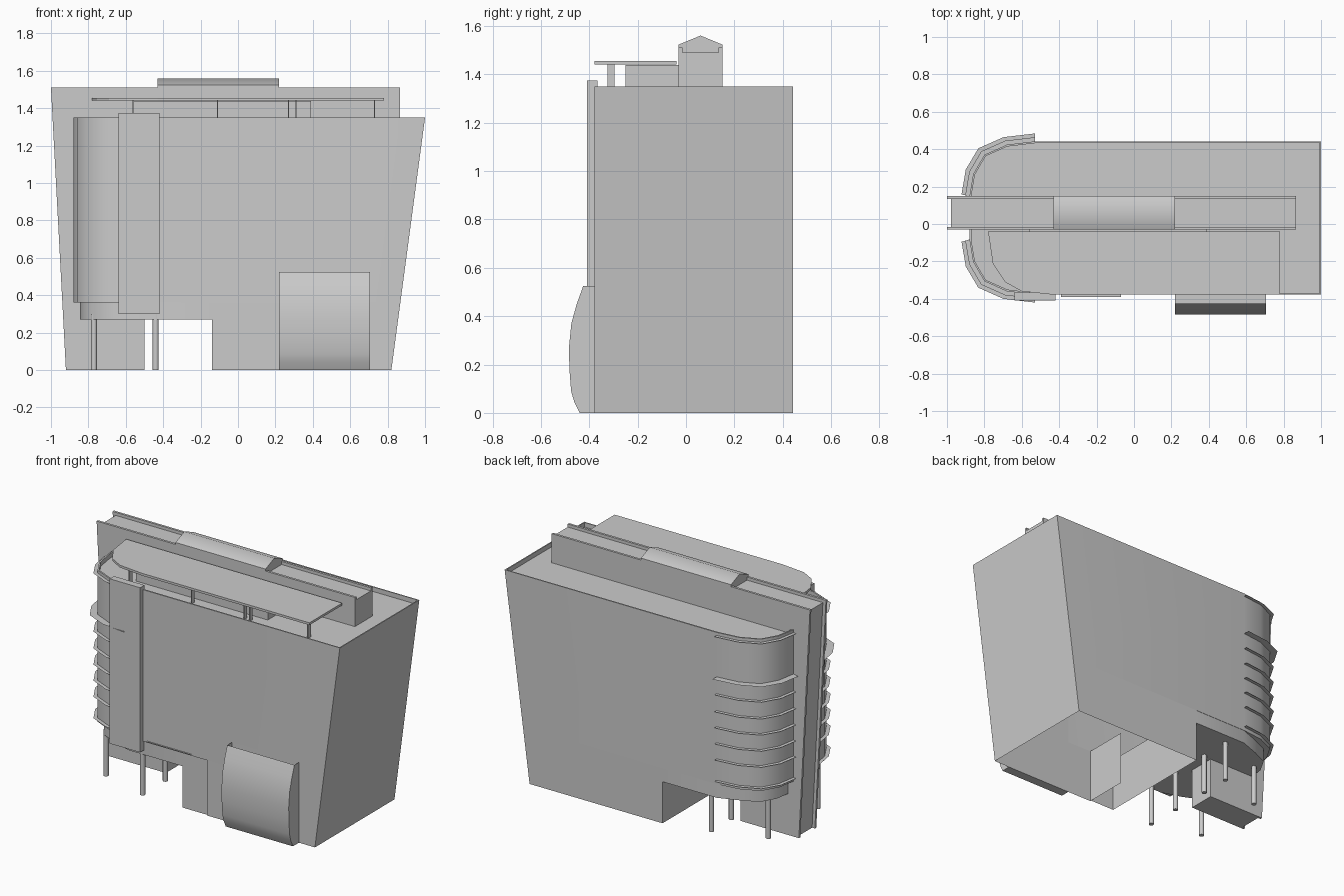
import bpy, bmesh, math

if "Cube" in bpy.data.objects:
    bpy.data.objects.remove(bpy.data.objects["Cube"])

CY = 0.032                      # centre line of the rounded end
CX = -0.53                      # where the rounding starts


def finish(name, bm, angle=None):
    bmesh.ops.recalc_face_normals(bm, faces=bm.faces)
    me = bpy.data.meshes.new(name)
    bm.to_mesh(me)
    bm.free()
    ob = bpy.data.objects.new(name, me)
    bpy.context.collection.objects.link(ob)
    if angle:
        bpy.ops.object.select_all(action='DESELECT')
        ob.select_set(True)
        bpy.context.view_layer.objects.active = ob
        bpy.ops.object.shade_smooth_by_angle(angle=math.radians(angle))
    return ob


def loft(name, lower, upper, cap_low=True, cap_high=True, angle=None, sunk=None):
    """Skin between two matching 3D outlines; sunk = (rim width, depth) for a parapet."""
    bm = bmesh.new()
    a = [bm.verts.new(p) for p in lower]
    b = [bm.verts.new(p) for p in upper]
    n = len(a)
    for i in range(n):
        j = (i + 1) % n
        bm.faces.new((a[i], a[j], b[j], b[i]))
    if cap_low:
        bm.faces.new(a)
    if cap_high:
        top = bm.faces.new(b)
        if sunk:
            bm.normal_update()
            bmesh.ops.inset_region(bm, faces=[top], thickness=sunk[0])
            ext = bmesh.ops.extrude_face_region(bm, geom=[top])
            bmesh.ops.delete(bm, geom=[top], context='FACES_ONLY')
            vs = [v for v in ext['geom'] if isinstance(v, bmesh.types.BMVert)]
            bmesh.ops.translate(bm, verts=vs, vec=(0, 0, -sunk[1]))
    return finish(name, bm, angle)


def prism_z(name, pts, z0, z1, **kw):
    return loft(name, [(x, y, z0) for x, y in pts], [(x, y, z1) for x, y in pts], **kw)


def prism_y(name, pts, y0, y1, **kw):
    return loft(name, [(x, y0, z) for x, z in pts], [(x, y1, z) for x, z in pts], **kw)


def prism_x(name, pts, x0, x1, **kw):
    return loft(name, [(x0, y, z) for y, z in pts], [(x1, y, z) for y, z in pts], **kw)


def box(name, x0, x1, y0, y1, z0, z1):
    return prism_z(name, [(x0, y0), (x1, y0), (x1, y1), (x0, y1)], z0, z1)


def sheet(name, pts):
    bm = bmesh.new()
    bm.faces.new([bm.verts.new(p) for p in pts])
    return finish(name, bm)


def right_x(z):
    return 0.82 + 0.18 * z / 1.35


# Rounded west end: quarter outline mirrored about the centre line
quarter = [(0, 0.41), (-0.15, 0.392), (-0.27, 0.338), (-0.33, 0.235), (-0.35, 0.115)]


def curve(d=0.0, side=0):
    kx, ky = 1 + d / 0.35, 1 + d / 0.41
    north = [(CX + x * kx, CY + y * ky) for x, y in quarter]
    south = [(x, 2 * CY - y) for x, y in reversed(north)]
    return north if side > 0 else south if side < 0 else north + south


def body_outline(z):
    y0, y1 = 2 * CY - 0.442, 0.442
    return [(x, y, z) for x, y in curve() + [(right_x(z), y0), (right_x(z), y1)]]


# Main building mass with parapet
loft("main_body", body_outline(0.36), body_outline(1.35), cap_low=False,
     angle=40, sunk=(0.01, 0.03))


# Ground floor walls, slightly recessed beside the passage
def ground(z):
    r = right_x(z)
    return [(x, y, z) for x, y in [(-0.14, 0.442), (-0.14, -0.37), (0.04, -0.37),
                                   (0.04, -0.378), (r, -0.378), (r, 0.442)]]


loft("ground_floor", ground(0), ground(0.36), cap_low=False, cap_high=False)
sheet("inner_partition", [(0.04, -0.37, 0), (0.04, -0.08, 0),
                          (0.04, -0.08, 0.36), (0.04, -0.37, 0.36)])

# Soffit over the passage and the inset band beneath it
sheet("soffit", [(x, y, 0.36) for x, y in curve() + [(-0.14, -0.378), (-0.14, 0.442)]])
band = [(x, min(y, 0.442)) for x, y in curve(-0.035)]
prism_z("soffit_band", [(-0.14, 0.44), (CX, 0.44)] + band[1:-1] + [(CX, -0.37), (-0.14, -0.37)],
        0.27, 0.36, cap_high=False, angle=40)


# Flat sunshade ledges round both corners
def ledge(name, z, d, side):
    bm = bmesh.new()
    a = [bm.verts.new((x, y, z)) for x, y in curve(-0.003, side)]
    b = [bm.verts.new((x, y, z)) for x, y in curve(d, side)]
    for i in range(len(a) - 1):
        bm.faces.new((a[i], a[i + 1], b[i + 1], b[i]))
    finish(name, bm)


for side, tag in ((1, "back"), (-1, "front")):
    for i, z in enumerate([0.385, 0.525, 0.63, 0.735, 0.84, 0.95, 1.33]):
        ledge(f"{tag}_ledge_{i}", z, 0.022, side)
    ledge(f"{tag}_wide_ledge", 1.06, 0.042, side)
sheet("front_passage_ledge", [(-0.39, -0.376, 0.37), (-0.07, -0.376, 0.37),
                              (-0.07, -0.39, 0.37), (-0.39, -0.39, 0.37)])

# Central spine wall: two outer plates with a recessed core
plate = [(-0.92, 0), (-1.0, 1.51), (0.865, 1.51), (0.865, 1.32), (-0.5, 1.32), (-0.5, 0)]
core = [(-0.9, 0), (-0.978, 1.49), (0.865, 1.49), (0.865, 1.32), (-0.5, 1.32), (-0.5, 0)]
prism_y("spine_front_plate", plate, -0.03, -0.015)
prism_y("spine_back_plate", plate, 0.135, 0.15)
prism_y("spine_core", core, -0.015, 0.135)
prism_x("spine_roof_cap", [(-0.03, 1.488), (-0.03, 1.523), (0.06, 1.56),
                           (0.15, 1.523), (0.15, 1.488)], -0.43, 0.22, angle=50)

# Tall front pier
box("front_pier", -0.64, -0.42, -0.41, -0.365, 0.3, 1.375)

# Roof canopy, its fins and the penthouse under it
prism_z("roof_canopy", [(-0.78, -0.04), (-0.755, -0.21), (-0.69, -0.31), (-0.6, -0.36),
                        (-0.43, -0.378), (0.78, -0.378), (0.78, -0.04)], 1.44, 1.455)
for i, x in enumerate([-0.56, -0.11, 0.27, 0.31, 0.73]):
    box(f"canopy_fin_{i}", x - 0.003, x + 0.003, -0.325, -0.295, 1.32, 1.44)
box("penthouse", -0.56, 0.39, -0.25, -0.03, 1.32, 1.438)

# Bulging entrance screen, open at the top
prof = [(-0.378, 0.525), (-0.425, 0.525), (-0.452, 0.45), (-0.474, 0.37), (-0.484, 0.27),
        (-0.482, 0.18), (-0.475, 0.09), (-0.462, 0.045), (-0.44, 0), (-0.378, 0)]
bulge = prism_x("entrance_screen", prof, 0.22, 0.705, angle=30)
bm = bmesh.new()
bm.from_mesh(bulge.data)
bmesh.ops.delete(bm, geom=[f for f in bm.faces if f.calc_center_median().z > 0.52],
                 context='FACES_ONLY')
bm.to_mesh(bulge.data)
bm.free()

# Round columns under the overhang
for i, (x, y) in enumerate([(-0.44, -0.355), (-0.44, -0.12), (-0.77, -0.26),
                            (-0.44, 0.365), (-0.44, 0.16), (-0.77, 0.25)]):
    ring = [(x + 0.016 * math.cos(k * math.pi / 6), y + 0.016 * math.sin(k * math.pi / 6))
            for k in range(12)]
    prism_z(f"column_{i}", ring, 0, 0.3, angle=40)
